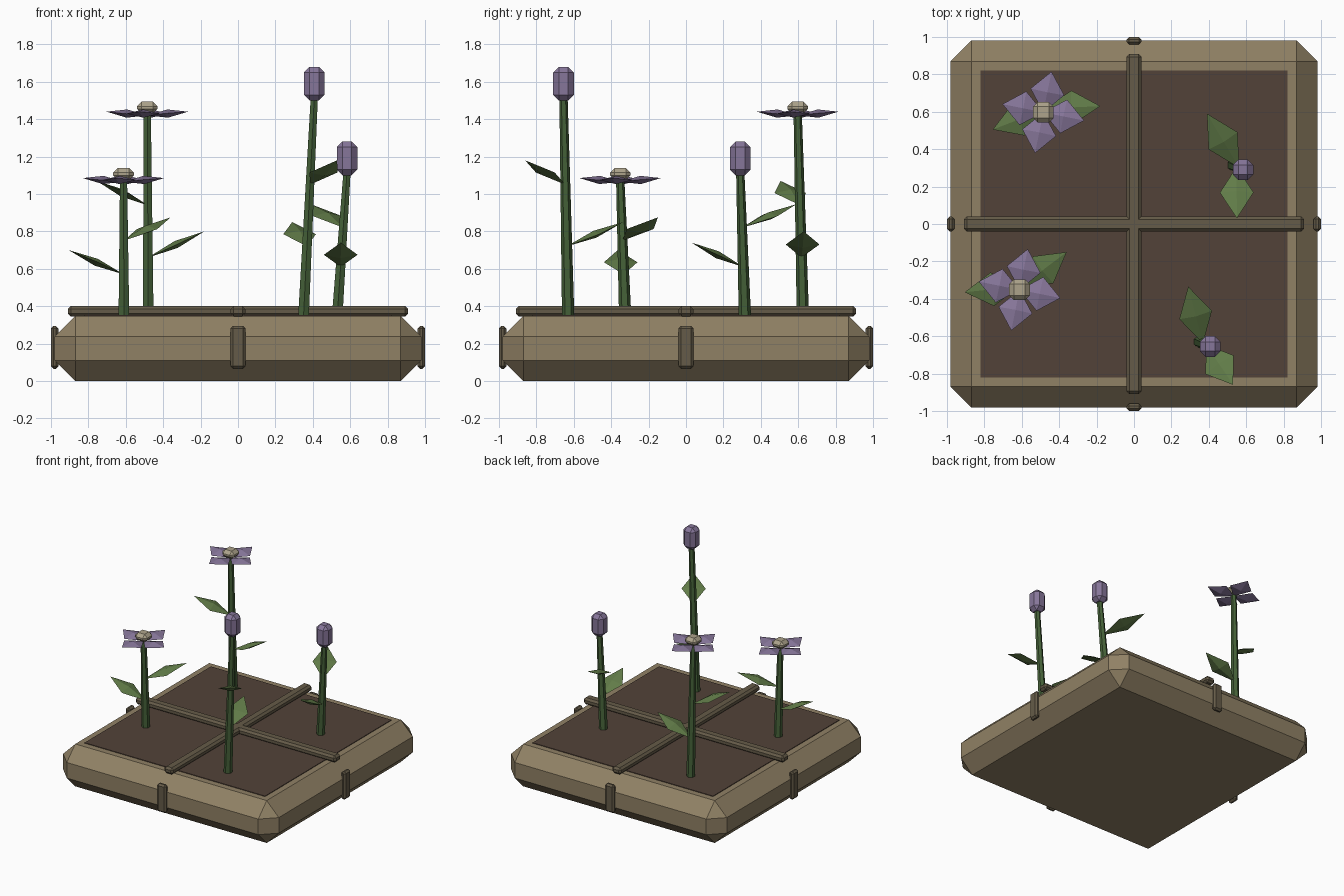
import bpy, bmesh
from mathutils import Vector

if "Cube" in bpy.data.objects:
    bpy.data.objects.remove(bpy.data.objects["Cube"])


def material(name, rgb):
    m = bpy.data.materials.new(name)
    m.diffuse_color = (*rgb, 1)
    m.use_nodes = True
    m.node_tree.nodes["Principled BSDF"].inputs["Base Color"].default_value = m.diffuse_color
    return m


WOOD = material("wood", (0.28, 0.22, 0.13))
TRIM = material("dark_wood", (0.13, 0.105, 0.065))
SOIL = material("soil", (0.085, 0.055, 0.04))
STEM = material("stem_green", (0.06, 0.12, 0.04))
LEAF = material("leaf_green", (0.12, 0.2, 0.065))
PETAL = material("petal_purple", (0.24, 0.18, 0.32))
CENTRE = material("flower_centre", (0.42, 0.37, 0.26))


def finish(bm, name, mat):
    bmesh.ops.recalc_face_normals(bm, faces=bm.faces)
    me = bpy.data.meshes.new(name)
    bm.to_mesh(me)
    bm.free()
    me.materials.append(mat)
    ob = bpy.data.objects.new(name, me)
    bpy.context.collection.objects.link(ob)
    return ob


def box(name, centre, size, bevel, mat):
    """Box with one-step chamfered edges."""
    bm = bmesh.new()
    bmesh.ops.create_cube(bm, size=1)
    for v in bm.verts:
        v.co = Vector(a * b for a, b in zip(v.co, size)) + Vector(centre)
    if bevel:
        bmesh.ops.bevel(bm, geom=bm.edges[:], offset=bevel, segments=1,
                        affect='EDGES', profile=0.5)
    return finish(bm, name, mat)


def blade(name, base, tip, half_width, half_thick, mat):
    """Flat diamond with raised middle on both sides, for leaves and petals."""
    base, tip = Vector(base), Vector(tip)
    mid = (base + tip) / 2
    side = (tip - base).cross(Vector((0, 0, 1))).normalized()
    up = side.cross(tip - base).normalized()
    bm = bmesh.new()
    rim = [bm.verts.new(p) for p in (base, mid + side * half_width, tip,
                                     mid - side * half_width)]
    for s in (1, -1):
        peak = bm.verts.new(mid + up * half_thick * s)
        for i in range(4):
            bm.faces.new((rim[i], rim[(i + 1) % 4], peak))
    return finish(bm, name, mat)


def stem(name, a, b, r1, r2):
    """Tapered six-sided stalk between two points."""
    a, b = Vector(a), Vector(b)
    bm = bmesh.new()
    bmesh.ops.create_cone(bm, cap_ends=True, segments=6, radius1=r1,
                          radius2=r2, depth=(b - a).length)
    rot = Vector((0, 0, 1)).rotation_difference(b - a)
    for v in bm.verts:
        v.co = rot @ v.co + (a + b) / 2
    return finish(bm, name, STEM)


# Planter, soil, dividers and side clips
box("planter_box", (0, 0, 0.174), (1.96, 1.96, 0.348), 0.11, WOOD)
box("soil", (0, 0, 0.327), (1.64, 1.64, 0.052), 0, SOIL)
box("divider_x", (0, 0, 0.373), (1.82, 0.08, 0.055), 0.016, TRIM)
box("divider_y", (0, 0, 0.373), (0.08, 1.82, 0.055), 0.016, TRIM)
for s in (-1, 1):
    box("side_clip_x", (s * 0.98, 0, 0.18), (0.04, 0.08, 0.23), 0.014, TRIM)
    box("side_clip_y", (0, s * 0.98, 0.18), (0.08, 0.04, 0.23), 0.014, TRIM)

# Plants: kind, stem base, stem top, leaves as (base height, tip)
plants = [
    ("flower", (-0.48, 0.625, 0.34), (-0.485, 0.597, 1.44),
     [(0.66, (-0.18, 0.63, 0.80)), (0.94, (-0.755, 0.505, 1.07))]),
    ("flower", (-0.61, -0.325, 0.34), (-0.612, -0.352, 1.085),
     [(0.57, (-0.905, -0.365, 0.70)), (0.75, (-0.36, -0.15, 0.875))]),
    ("bud", (0.35, -0.63, 0.34), (0.408, -0.655, 1.52),
     [(0.72, (0.29, -0.335, 0.85)), (1.05, (0.53, -0.86, 1.18))]),
    ("bud", (0.53, 0.315, 0.34), (0.583, 0.29, 1.12),
     [(0.82, (0.39, 0.59, 0.945)), (0.61, (0.55, 0.03, 0.74))]),
]
for kind, a, b, leaves in plants:
    stem(kind + "_stem", a, b, 0.033, 0.022)
    a, b = Vector(a), Vector(b)
    for z, tip in leaves:
        blade(kind + "_leaf", a.lerp(b, (z - a.z) / (b.z - a.z)), tip,
              0.09, 0.02, LEAF)
    if kind == "bud":
        box("bud", b + Vector((0, 0, 0.07)), (0.11, 0.11, 0.18), 0.03, PETAL)
    else:
        out = Vector((0.218, -0.044, 0.0))
        for i in range(4):
            blade("petal", b + Vector((0, 0, -0.02)), b + out, 0.092, 0.022, PETAL)
            out = Vector((-out.y, out.x, out.z))
        box("flower_centre", b + Vector((0, 0, 0.022)), (0.11, 0.11, 0.064),
            0.025, CENTRE)
